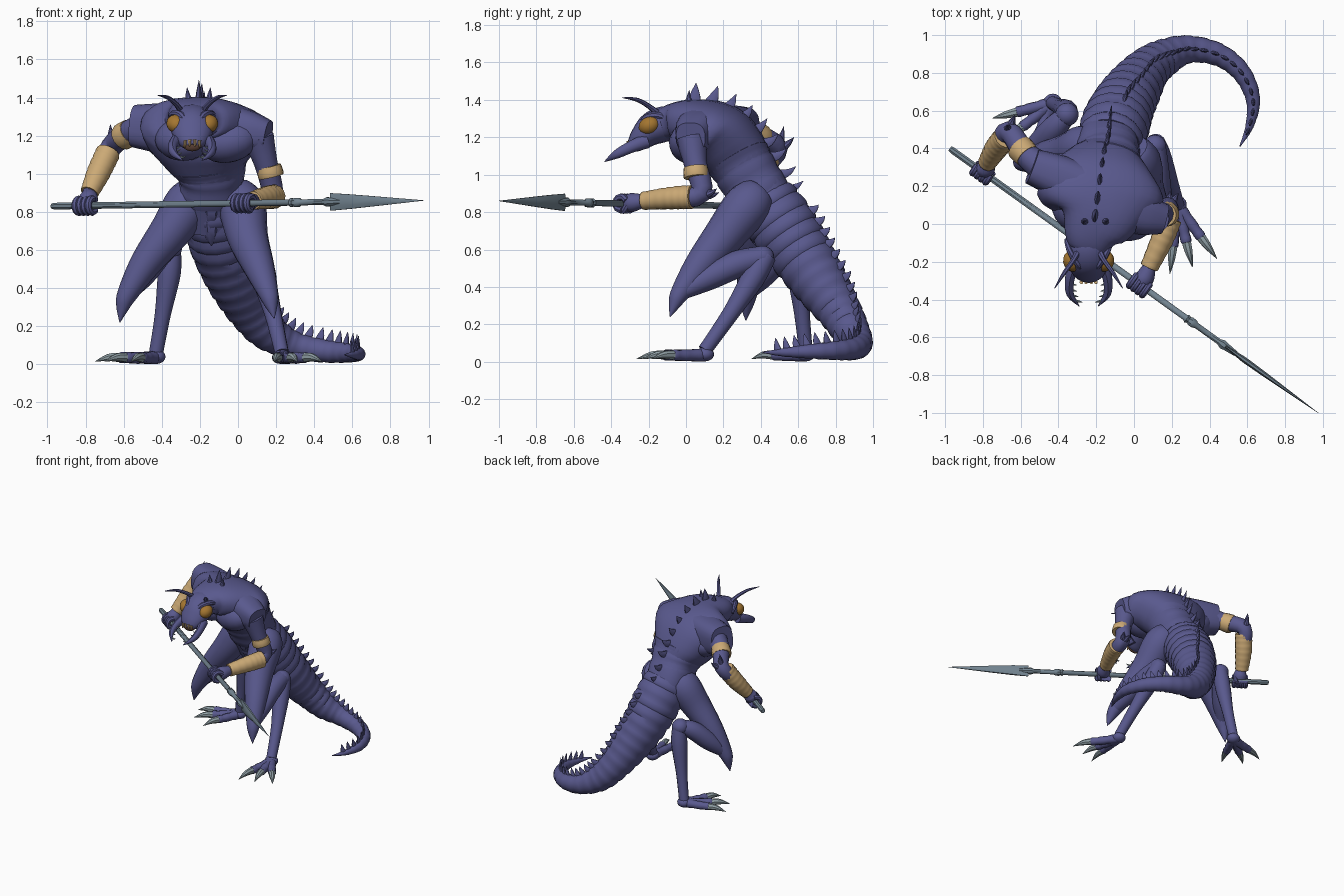
import bpy, bmesh, math
from mathutils import Vector, Matrix, Euler

cube = bpy.data.objects.get("Cube")
if cube:
    bpy.data.objects.remove(cube, do_unlink=True)


def material(name, r, g, b):
    m = bpy.data.materials.new(name)
    m.use_nodes = True
    m.diffuse_color = (r, g, b, 1)
    m.node_tree.nodes["Principled BSDF"].inputs["Base Color"].default_value = (r, g, b, 1)
    return m


HIDE = material("indigo hide", .1, .1, .27)
WRAP = material("tan wrapping", .6, .4, .18)
EYE = material("amber eye", .37, .18, .03)
STEEL = material("grey steel", .17, .23, .28)
CLAW = material("pale claw", .28, .35, .38)
MOUTH = material("dark mouth", .12, .06, .04)


def finish(name, bm, mat):
    """Turn a bmesh into a smooth shaded object with sharp creases."""
    bmesh.ops.recalc_face_normals(bm, faces=bm.faces)
    me = bpy.data.meshes.new(name)
    bm.to_mesh(me)
    bm.free()
    me.materials.append(mat)
    for p in me.polygons:
        p.use_smooth = True
    me.set_sharp_from_angle(angle=math.radians(40))
    ob = bpy.data.objects.new(name, me)
    bpy.context.collection.objects.link(ob)
    return ob


def at(rows, u):
    """Smooth interpolation of the rows at u from 0 to 1."""
    last = len(rows) - 1
    f = min(max(u, 0), 1) * last
    i = min(int(f), last - 1)
    t = f - i
    quads = zip(rows[max(i - 1, 0)], rows[i], rows[i + 1], rows[min(i + 2, last)])
    return [b + t / 2 * (c - a + t * (2 * a - 5 * b + 4 * c - d + t * (3 * (b - c) + d - a)))
            for a, b, c, d in quads]


def point(rows, u):
    return Vector(at(rows, u)[:3])


def tangent(rows, u):
    return (point(rows, u + .01) - point(rows, u - .01)).normalized()


def loft(name, rows, mat, n=12, steps=4, sides=None, bands=0, amp=.05, power=2, axis=None):
    """Tube through rows of x, y, z, half width and optional half depth."""
    count = (len(rows) - 1) * steps
    stops = [(i / count, 1) for i in range(count + 1)]
    if bands:  # overlapping plates
        stops = [((i + k) / bands, 1 + m * amp) for i in range(bands)
                 for k, m in ((0, -1), (.4, .6), (.8, 1))] + [(1, 1 - amp)]
    bm, rings, s = bmesh.new(), [], None
    for u, grow in stops:
        v = at(rows, u)
        t = axis or tangent(rows, u)
        if sides:
            s = Vector(sides[0]).lerp(Vector(sides[1]), u)
        s = s or t.orthogonal()
        s = (s - t * s.dot(t)).normalized()
        up = t.cross(s)
        ring = []
        for k in range(n):
            a = math.tau * (k + .5) / n
            c, d = (math.copysign(abs(f) ** (2 / power), f) for f in (math.cos(a), math.sin(a)))
            off = s * c * max(v[3], .001) + up * d * max(v[-1], .001)
            ring.append(bm.verts.new(Vector(v[:3]) + off * grow))
        rings.append(ring)
    for a, b in zip(rings, rings[1:]):
        for k in range(n):
            bm.faces.new((a[k], a[k - 1], b[k - 1], b[k]))
    bm.faces.new(rings[0])
    bm.faces.new(rings[-1])
    return finish(name, bm, mat)


def ball(name, c, size, mat, rot=(0, 0, 0)):
    bm = bmesh.new()
    m = Matrix.LocRotScale(Vector(c), Euler(rot), Vector(size))
    bmesh.ops.create_uvsphere(bm, u_segments=18, v_segments=12, radius=1, matrix=m)
    return finish(name, bm, mat)


def spike(name, base, way, length, r, mat=HIDE, bend=(0, 0, .25), side=None, thin=1):
    base, way = Vector(base), Vector(way).normalized()
    tip = base + (way + Vector(bend)) * length
    loft(name, [(*(base - way * r), r * thin, r), (*(base + way * length * .5), r * thin * .6, r * .6),
                (*tip, .001, .001)], mat, n=8, steps=3, sides=side and (side, side))


# Torso, leaning forward with twisted shoulders
loft("torso", [(-.13, .47, .74, .15, .15), (-.14, .4, .89, .165, .16), (-.14, .33, 1, .17, .16),
               (-.16, .27, 1.1, .24, .175), (-.175, .2, 1.19, .31, .18), (-.18, .12, 1.25, .33, .155),
               (-.19, .03, 1.285, .22, .12), (-.225, -.06, 1.285, .15, .1), (-.235, -.12, 1.27, .11, .085)],
     HIDE, n=28, sides=((1, 0, 0), (.73, -.2, -.06)), power=2.4)
ball("right_chest_plate", (-.29, .08, 1.18), (.15, .13, .11), HIDE, (.3, .1, -.4))
ball("left_chest_plate", (-.05, .03, 1.17), (.16, .12, .11), HIDE, (.3, -.2, -.2))
ball("right_flank", (-.35, .26, 1.15), (.16, .11, .09), HIDE, (0, .35, -.35))
for i in range(3):
    spike("belly_plate", (-.14, .27 + i * .04, .97 - i * .09), (0, .12, -1), .17, .11 - i * .012, bend=(0, 0, 0))
loft("waist_folds", [(-.14, .4, .88, .168, .163), (-.14, .33, 1, .174, .165), (-.155, .28, 1.085, .225, .172)],
     HIDE, n=24, bands=3, amp=.02, sides=((1, 0, 0), (.95, -.06, 0)), power=2.3)

# Boxy shoulder sleeves
loft("right_shoulder", [(-.26, .19, 1.225, .15, .13), (-.42, .26, 1.24, .13, .112), (-.54, .305, 1.25, .112, .095)],
     HIDE, n=20, power=2.8, sides=((0, 0, 1), (.12, 0, 1)))
loft("left_shoulder", [(-.06, .09, 1.24, .13), (.06, .05, 1.22, .11), (.158, .025, 1.2, .08)],
     HIDE, n=20, power=2.7, sides=((0, 0, 1), (0, 0, 1)))

# Ringed tail curling round on the ground
tail = [(-.13, .42, .86, .17), (-.1, .52, .72, .18), (-.06, .62, .57, .167), (0, .72, .42, .148),
        (.07, .815, .28, .12), (.16, .88, .17, .1), (.29, .925, .1, .073), (.45, .895, .07, .06),
        (.57, .8, .06, .05), (.63, .66, .055, .038), (.612, .52, .05, .022), (.56, .41, .05, .003)]
loft("tail", tail, HIDE, n=18, bands=25, amp=.028)


def crest(name, rows, count, start, end, high, low, r):
    """Row of thin fins standing on the upper side of a path."""
    for i in range(count):
        f = i / (count - 1)
        u = start + (end - start) * f
        t = tangent(rows, u)
        n = (Vector((0, 0, 1)) - t * t.z).normalized()
        lift = at(rows, u)[3]
        spike(name, point(rows, u) + n * lift * .95, n + t * .25, high + (low - high) * f, r * (1 - f * .3),
              side=t.cross(n), thin=.45)


crest("tail_spike", tail, 25, .1, .93, .055, .05, .036)
back = [(-.22, -.05, 1.36, 0), (-.2, .09, 1.38, 0), (-.18, .24, 1.32, 0),
        (-.16, .37, 1.21, 0), (-.14, .45, 1.08, 0), (-.13, .53, .92, 0)]
crest("back_spike", back, 9, .14, 1, .09, .1, .05)
for dx in (-.055, .045):
    spike("collar_spike", (-.2 + dx, .01, 1.36), (dx * 3, .1, 1), .075, .03)

# Head and jaws
hx = -.24
loft("head", [(hx, -.06, 1.27, .1, .09), (hx, -.12, 1.27, .115, .095), (hx, -.18, 1.245, .115, .09),
              (hx, -.235, 1.2, .1, .068), (hx, -.275, 1.16, .07, .045), (hx, -.295, 1.14, .035, .025)],
     HIDE, n=18, sides=((1, 0, 0), (1, 0, 0)))
ball("mouth", (hx, -.287, 1.15), (.05, .022, .032), MOUTH)
for m in (-1, 1):
    side = "right" if m < 0 else "left"
    ball(side + "_eye", (hx + m * .085, -.197, 1.262), (.05, .058, .047), EYE, (.4, 0, -m * .3))
    loft(side + "_brow", [(hx + m * .02, -.25, 1.245, .01), (hx + m * .055, -.215, 1.305, .018),
                          (hx + m * .1, -.14, 1.315, .018), (hx + m * .12, -.08, 1.28, .01)], HIDE, n=8)
    loft(side + "_antenna", [(hx + m * .05, -.13, 1.31, .02), (hx + m * .08, -.19, 1.36, .014),
                             (hx + m * .13, -.26, 1.4, .011), (hx + m * .18, -.34, 1.412, .002)], HIDE, n=7)
    jaw = [(hx + m * .075, -.21, 1.18, .035, .04), (hx + m * .1, -.29, 1.15, .026, .032),
           (hx + m * .098, -.37, 1.11, .02, .024), (hx + m * .05, -.435, 1.07, .002, .002)]
    loft(side + "_mandible", jaw, HIDE, n=10, sides=((1, 0, 0), (1, 0, 0)))
    for k in range(4):
        spike("jaw_tooth", point(jaw, .45 + k * .13) - Vector((m * .014, 0, 0)), (-m, -.2, 0), .026, .008, CLAW)
    for k in (.014, .038):
        spike("front_tooth", (hx + m * k, -.31, 1.172 - k * .2), (0, -.2, -1), .035, .01, WRAP)

# Spear
butt, tip = Vector((-.975, .4, .83)), Vector((.975, -1, .86))
aim = (tip - butt).normalized()


def on_spear(x):
    return butt.lerp(tip, (x - butt.x) / (tip.x - butt.x))


def spear_part(name, profile):
    loft(name, [(*on_spear(r[0]), *r[1:]) for r in profile], STEEL, n=8, steps=1,
         axis=aim, sides=((0, 0, 1), (0, 0, 1)))


spear_part("spear_shaft", [(-.975, .015), (-.96, .019), (.27, .018), (.28, .026), (.29, .02), (.3, .026),
                           (.32, .025), (.33, .017), (.45, .017), (.47, .027), (.49, .022), (.54, .015)])
spear_part("spear_blade", [(.54, .014, .014), (.485, .05, .006), (.58, .042, .017), (.7, .03, .014), (.975, .001, .001)])


# Arms: limb, wrappings, elbow spikes and a fist closed on the shaft
def arm(side, limb, band, bracer, spikes, grip_x):
    loft(side + "_arm", limb, HIDE, n=12)
    loft(side + "_arm_band", band, WRAP, n=14, bands=1, amp=.03)
    loft(side + "_bracer", bracer, WRAP, n=14, bands=7, amp=.018)
    for way in spikes:
        spike(side + "_elbow_spike", limb[2][:3], way, .1, .036)
    grip = on_spear(grip_x)
    wrist = Vector(bracer[-1][:3])
    u = wrist - grip
    u = (u - aim * u.dot(aim)).normalized()
    v = aim.cross(u)
    loft(side + "_hand", [(*wrist, .036), (*(grip + u * .05), .05), (*(grip + u * .018), .048)], HIDE)
    for i in range(4):
        c = grip + aim * (i - 1.5) * .028
        arc = [c + (u * math.cos(a) + v * math.sin(a)) * .036 for a in (.3, 1.1, 2, 2.9, 3.8, 4.7)]
        loft(side + "_finger", [(*p, .019) for p in arc], HIDE, n=8, steps=2)
    loft(side + "_thumb", [(*(grip + u * .04 + aim * .03), .018), (*(grip - v * .04 + aim * .03), .017),
                           (*(grip - u * .035 - v * .01), .01)], HIDE, n=8)


arm("right", [(-.47, .29, 1.25, .085), (-.575, .37, 1.215, .064), (-.665, .49, 1.14, .056),
              (-.725, .4, 1.02, .05), (-.785, .31, .89, .035)],
    [(-.565, .36, 1.222, .07), (-.61, .41, 1.19, .071)],
    [(-.68, .46, 1.115, .064), (-.73, .4, 1.01, .062), (-.78, .32, .9, .048)],
    ((-.05, .35, 1), (.4, 1, .4)), -.8)
arm("left", [(.105, .03, 1.19, .085), (.145, .05, 1.06, .062), (.182, .08, .9, .056),
             (.15, -.08, .87, .05), (.07, -.25, .855, .035)],
    [(.162, .05, 1.04, .065), (.175, .055, .985, .067)],
    [(.19, .03, .88, .064), (.15, -.08, .875, .06), (.08, -.23, .86, .048)],
    ((.1, 1, -.2), (.5, .8, 0)), .03)


# Legs: thigh ending in a knee spur, shin, long heel and clawed toes
def leg(side, thigh, shin, heel, toes):
    loft(side + "_thigh", thigh, HIDE, n=16)
    loft(side + "_shin", shin, HIDE, n=12)
    loft(side + "_heel", heel, HIDE, n=12)
    ball(side + "_heel_joint", shin[-1][:3], (.062, .062, .06), HIDE)
    ankle = Vector(heel[-1][:3])
    ball(side + "_foot", (ankle.x, ankle.y, .04), (.05, .05, .038), HIDE)
    for x, y in toes:
        end = Vector((x, y, .015))
        start = Vector((ankle.x, ankle.y, .036))
        a, b = start.lerp(end, .35), start.lerp(end, .6)
        loft(side + "_toe", [(*start, .034), (a.x, a.y, .034, .03), (b.x, b.y, .036, .028)], HIDE, n=10, bands=3)
        c = b.lerp(end, .45)
        loft(side + "_toe_claw", [(b.x, b.y, .036, .026), (c.x, c.y, .036, .02), (*end, .001)], CLAW, n=8)


leg("left", [(-.02, .39, .89, .1), (.02, .325, .83, .125), (.05, .2, .67, .108), (.11, .07, .51, .082),
             (.16, -.03, .37, .052), (.175, -.06, .31, .034), (.19, -.085, .24, .002)],
    [(.16, -.01, .38, .045), (.135, .12, .45, .068), (.115, .27, .52, .073), (.11, .41, .56, .06)],
    [(.11, .43, .57, .055), (.135, .36, .45, .063), (.185, .24, .26, .045), (.23, .1, .06, .037)],
    ((.19, -.265), (.31, -.23), (.44, -.185)))
leg("right", [(-.2, .4, .9, .1), (-.26, .4, .84, .125), (-.355, .37, .7, .108), (-.485, .35, .53, .082),
              (-.58, .33, .37, .054), (-.605, .325, .3, .035), (-.62, .32, .22, .002)],
    [(-.57, .34, .38, .045), (-.5, .42, .47, .068), (-.42, .51, .57, .068), (-.355, .58, .61, .05)],
    [(-.35, .59, .61, .05), (-.36, .6, .48, .06), (-.395, .62, .26, .042), (-.43, .64, .06, .037)],
    ((-.75, .56), (-.7, .43), (-.56, .35)))
